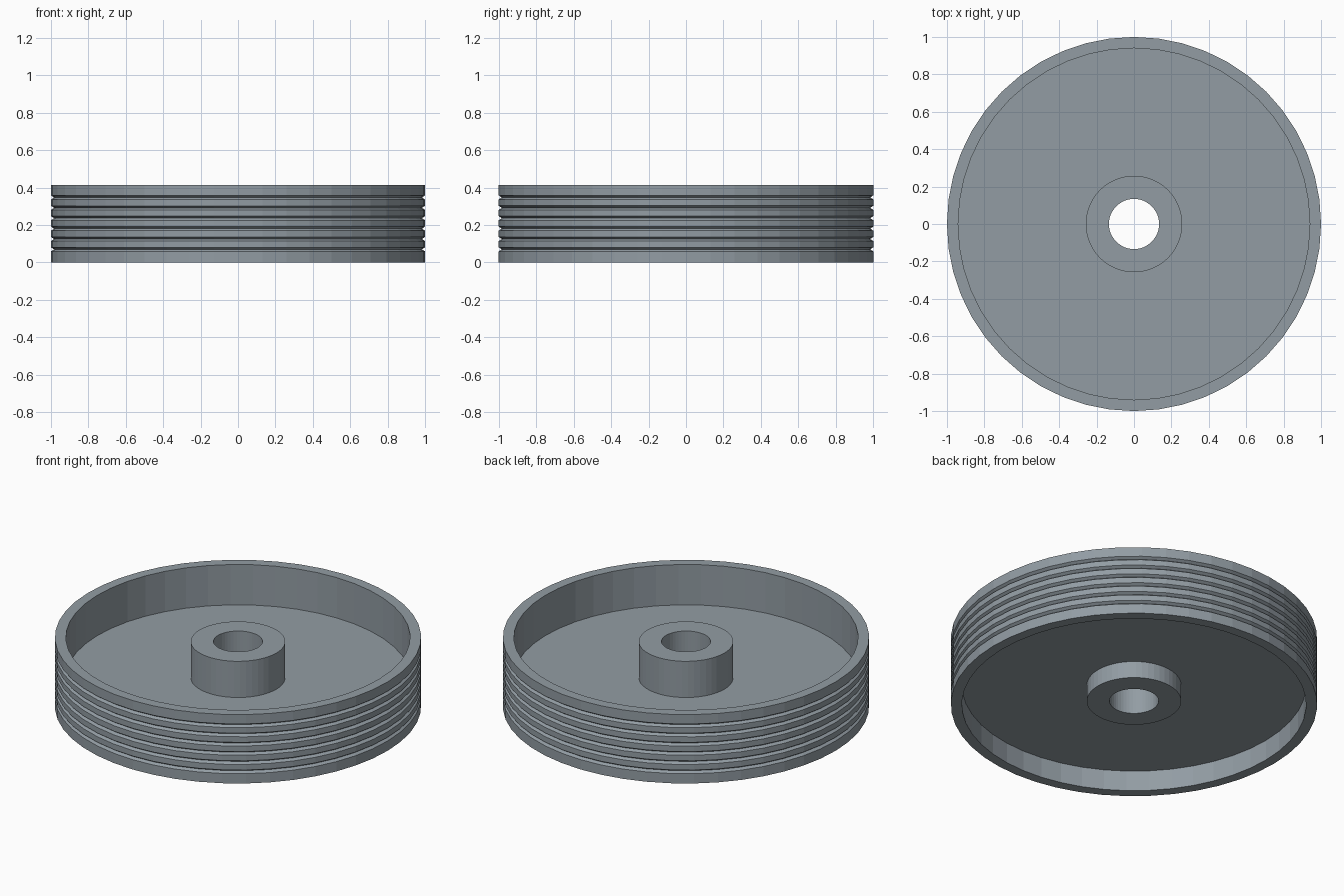
import bpy, bmesh
from math import cos, sin, tau

if "Cube" in bpy.data.objects:
    bpy.data.objects.remove(bpy.data.objects["Cube"])

SEGMENTS = 48
HEIGHT = 0.415


def lathe(name, profile):
    """Revolve a closed (radius, z) profile around the z axis."""
    bm = bmesh.new()
    rings = [[bm.verts.new((r * cos(tau * i / SEGMENTS), r * sin(tau * i / SEGMENTS), z))
              for r, z in profile] for i in range(SEGMENTS)]
    n = len(profile)
    for i in range(SEGMENTS):
        a, b = rings[i], rings[(i + 1) % SEGMENTS]
        for j in range(n):
            k = (j + 1) % n
            bm.faces.new((a[j], b[j], b[k], a[k]))
    bmesh.ops.recalc_face_normals(bm, faces=bm.faces)
    mesh = bpy.data.meshes.new(name)
    bm.to_mesh(mesh)
    bm.free()
    obj = bpy.data.objects.new(name, mesh)
    bpy.context.collection.objects.link(obj)
    return obj


# Outer face of the rim with six evenly spaced V grooves
outer = [(1.0, 0.0)]
for g in range(6):
    z = 0.070 + g * 0.0555
    outer += [(1.0, z - 0.011), (0.984, z), (1.0, z + 0.011)]
outer.append((1.0, HEIGHT))

# Inner rim wall, recessed web on both sides, and bored hub in one section
R_RIM, R_HUB, R_BORE = 0.94, 0.258, 0.134
WEB_LOW, WEB_HIGH = 0.123, 0.172
HUB_LOW, HUB_HIGH = 0.022, 0.39
inner = [
    (R_RIM, HEIGHT), (R_RIM, WEB_HIGH),
    (R_HUB, WEB_HIGH), (R_HUB, HUB_HIGH),
    (R_BORE, HUB_HIGH), (R_BORE, HUB_LOW),
    (R_HUB, HUB_LOW), (R_HUB, WEB_LOW),
    (R_RIM, WEB_LOW), (R_RIM, 0.0),
]
wheel = lathe("grooved_pulley_wheel", outer + inner)

# Blue-grey steel
steel = bpy.data.materials.new("steel")
steel.diffuse_color = (0.29, 0.335, 0.37, 1.0)
steel.use_nodes = True
steel.node_tree.nodes["Principled BSDF"].inputs["Base Color"].default_value = steel.diffuse_color
wheel.data.materials.append(steel)
